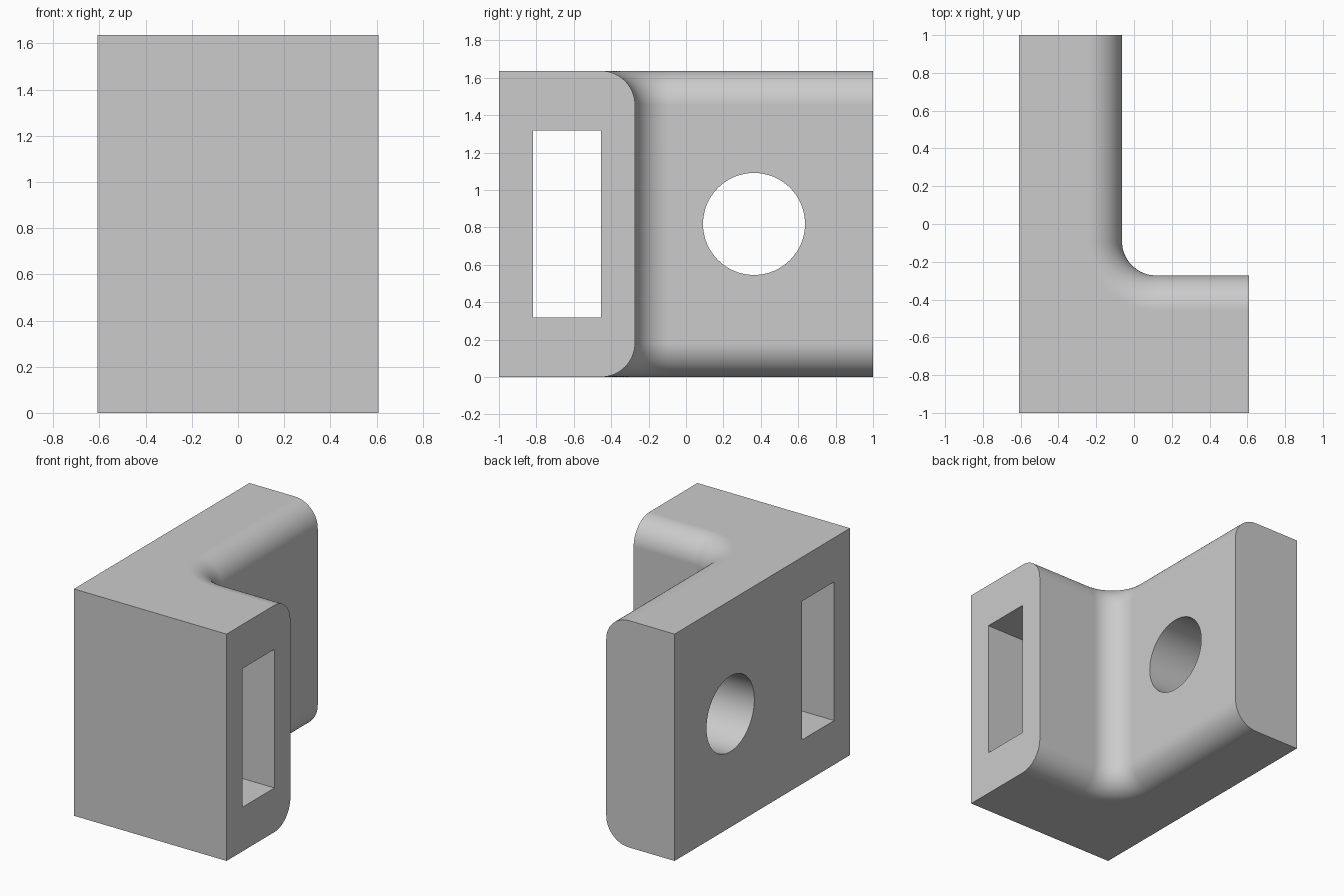
import bpy
import bmesh
from math import sin, cos, pi, radians
from mathutils import Matrix

if "Cube" in bpy.data.objects:
    bpy.data.objects.remove(bpy.data.objects["Cube"])

U = 2 / 11                      # design module
LEFT, RIGHT = -3.35 * U, 3.35 * U
FRONT, BACK = -5.5 * U, 5.5 * U
HEIGHT = 9 * U
ARM_X = LEFT + 3 * U            # inner face of the long arm
FOOT_Y = FRONT + 4 * U          # inner face of the foot
STEPS = 16

grey = bpy.data.materials.new("light grey")
grey.use_nodes = True
colour = (0.6, 0.6, 0.6, 1)
grey.diffuse_color = colour
grey.node_tree.nodes["Principled BSDF"].inputs["Base Color"].default_value = colour


def make_object(name, bm):
    bmesh.ops.recalc_face_normals(bm, faces=bm.faces)
    mesh = bpy.data.meshes.new(name)
    bm.to_mesh(mesh)
    bm.free()
    obj = bpy.data.objects.new(name, mesh)
    bpy.context.collection.objects.link(obj)
    mesh.materials.append(grey)
    return obj


def outline(inset):
    """L-shaped outline whose inner faces are pulled back by inset."""
    points = [(LEFT, BACK), (LEFT, FRONT), (RIGHT, FRONT), (RIGHT, FOOT_Y - inset)]
    cx, cy, r = ARM_X + U, FOOT_Y + U, U + inset
    for i in range(STEPS + 1):
        a = -pi / 2 - i / STEPS * pi / 2
        points.append((cx + r * cos(a), cy + r * sin(a)))
    points.append((ARM_X - inset, BACK))
    return points


# Bracket body: outlines stacked along a rounded vertical edge profile
angles = [i / STEPS * pi / 2 for i in range(STEPS + 1)]
levels = [(U * (1 - sin(a)), U * (1 - cos(a))) for a in angles]
levels += [(d, HEIGHT - z) for d, z in reversed(levels)]
bm = bmesh.new()
rings = [[bm.verts.new((x, y, z)) for x, y in outline(d)] for d, z in levels]
for low, high in zip(rings, rings[1:]):
    for i in range(len(low)):
        j = (i + 1) % len(low)
        bm.faces.new((low[i], low[j], high[j], high[i]))
bm.faces.new(rings[0])
bm.faces.new(rings[-1])
bmesh.ops.dissolve_limit(bm, angle_limit=radians(0.5), verts=bm.verts, edges=bm.edges)
body = make_object("corner_bracket", bm)

# Slot through the foot
bm = bmesh.new()
bmesh.ops.create_cube(bm, size=1, matrix=Matrix.Translation((0, FRONT + 2 * U, HEIGHT / 2))
                      @ Matrix.Diagonal((2, 2 * U, 5.5 * U, 1)))
slot = make_object("slot_cutter", bm)

# Round hole through the arm
bm = bmesh.new()
bmesh.ops.create_cone(bm, cap_ends=True, segments=64, radius1=1.5 * U, radius2=1.5 * U, depth=2,
                      matrix=Matrix.Translation((0, 2 * U, HEIGHT / 2)) @ Matrix.Rotation(pi / 2, 4, "Y"))
hole = make_object("hole_cutter", bm)

# Cut both openings
bpy.ops.object.select_all(action="DESELECT")
bpy.context.view_layer.objects.active = body
body.select_set(True)
for cutter in (slot, hole):
    cutter.hide_render = True
    mod = body.modifiers.new("cut", "BOOLEAN")
    mod.operation = "DIFFERENCE"
    mod.solver = "EXACT"
    mod.object = cutter
    bpy.ops.object.modifier_apply(modifier=mod.name)
    bpy.data.objects.remove(cutter)

# Smooth rounds, flat main faces
bpy.ops.object.shade_smooth_by_angle(angle=radians(30))
weighted = body.modifiers.new("even_shading", "WEIGHTED_NORMAL")
weighted.keep_sharp = True
